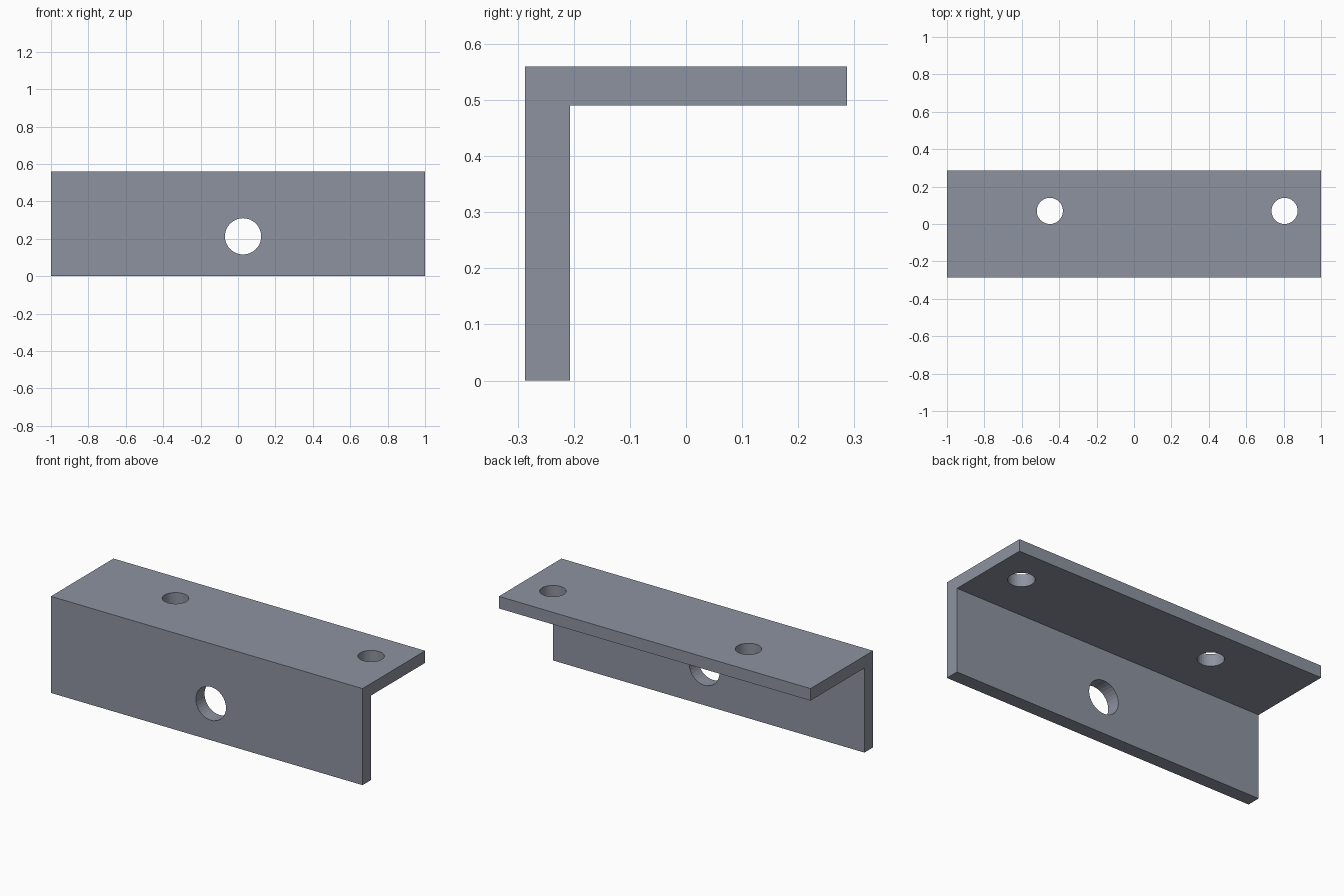
import bpy, bmesh, math

if "Cube" in bpy.data.objects:
    bpy.data.objects.remove(bpy.data.objects["Cube"])

steel = bpy.data.materials.new("grey_steel")
steel.diffuse_color = (0.27, 0.29, 0.35, 1)
steel.use_nodes = True
steel.node_tree.nodes["Principled BSDF"].inputs["Base Color"].default_value = steel.diffuse_color

# L-shaped bracket: profile in y/z extruded along x
Y, H = 0.287, 0.56
profile = [(-Y, 0), (-0.207, 0), (-0.207, 0.49), (Y, 0.49), (Y, H), (-Y, H)]
bm = bmesh.new()
face = bm.faces.new([bm.verts.new((-1, y, z)) for y, z in profile])
ext = bmesh.ops.extrude_face_region(bm, geom=[face])
bmesh.ops.translate(bm, vec=(2, 0, 0),
                    verts=[v for v in ext["geom"] if isinstance(v, bmesh.types.BMVert)])
bmesh.ops.recalc_face_normals(bm, faces=bm.faces)
mesh = bpy.data.meshes.new("angle_bracket")
bm.to_mesh(mesh)
bm.free()
mesh.materials.append(steel)
bracket = bpy.data.objects.new("angle_bracket", mesh)
bpy.context.collection.objects.link(bracket)


def drill(name, loc, radius, rot=(0, 0, 0)):
    bpy.ops.mesh.primitive_cylinder_add(vertices=32, radius=radius, depth=0.3,
                                        location=loc, rotation=rot)
    cutter = bpy.context.object
    cutter.name = name
    cutter.data.materials.append(steel)
    mod = bracket.modifiers.new(name, 'BOOLEAN')
    mod.operation = 'DIFFERENCE'
    mod.solver = 'EXACT'
    mod.object = cutter
    bpy.context.view_layer.objects.active = bracket
    bpy.ops.object.modifier_apply(modifier=name)
    bpy.data.objects.remove(cutter, do_unlink=True)


# Two holes in the top flange, one larger hole in the front wall
for i, x in enumerate((-0.45, 0.805)):
    drill(f"top_hole_{i}", (x, 0.07, 0.525), 0.07)
drill("front_hole", (0.027, -0.247, 0.213), 0.097, (math.pi / 2, 0, 0))
